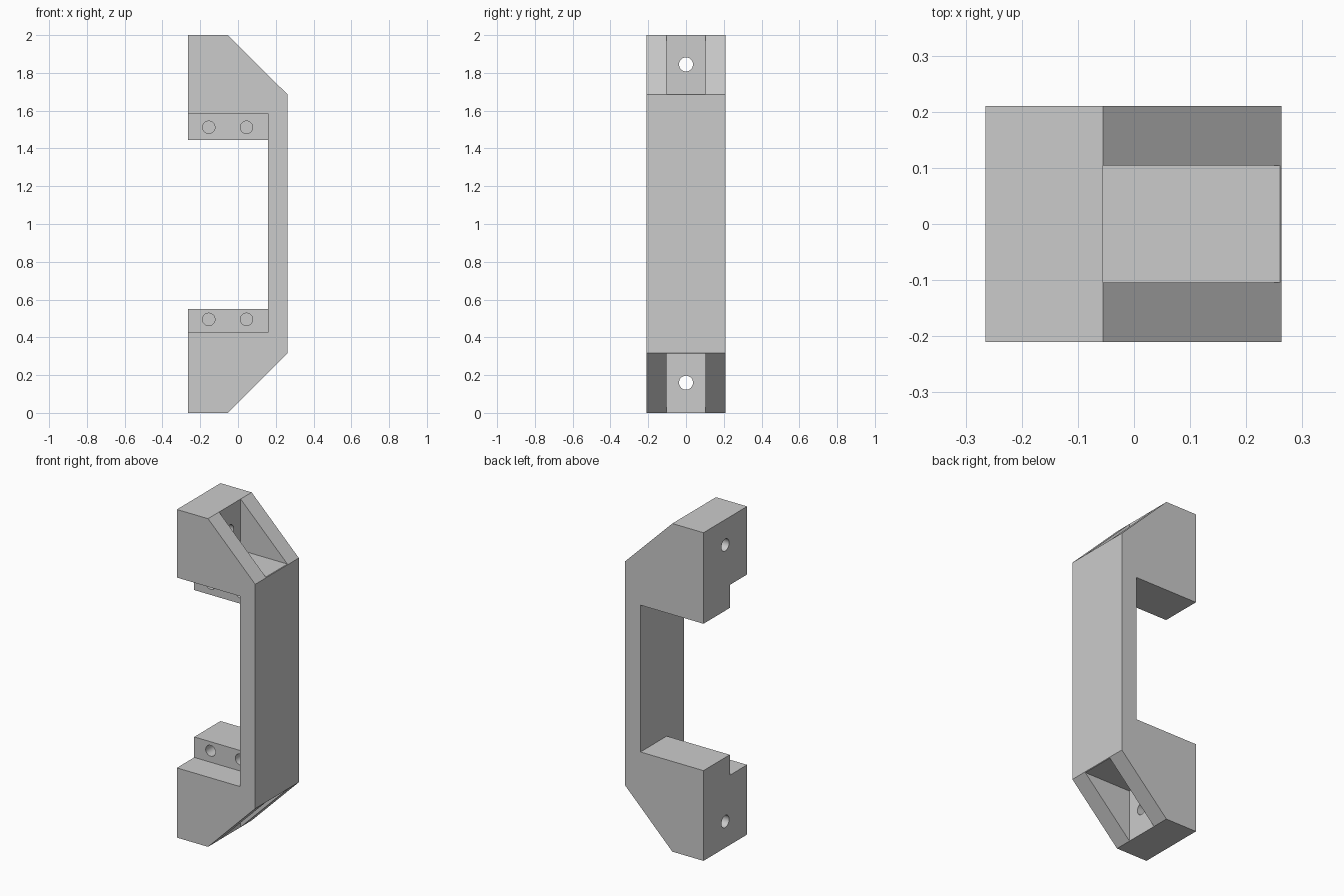
import bpy
import bmesh
from math import pi
from mathutils import Matrix, Vector

default = bpy.data.objects.get("Cube")
if default:
    bpy.data.objects.remove(default, do_unlink=True)

grey = bpy.data.materials.new("light grey")
grey.use_nodes = True
grey.diffuse_color = (0.6, 0.6, 0.6, 1)
grey.node_tree.nodes["Principled BSDF"].inputs["Base Color"].default_value = (0.6, 0.6, 0.6, 1)


def make_object(name, bm):
    bmesh.ops.recalc_face_normals(bm, faces=bm.faces)
    mesh = bpy.data.meshes.new(name)
    bm.to_mesh(mesh)
    bm.free()
    mesh.materials.append(grey)
    obj = bpy.data.objects.new(name, mesh)
    bpy.context.collection.objects.link(obj)
    return obj


def prism(name, profile, half_depth):
    """Extrude an x-z outline along y."""
    bm = bmesh.new()
    face = bm.faces.new([bm.verts.new((x, -half_depth, z)) for x, z in profile])
    new = bmesh.ops.extrude_face_region(bm, geom=[face])["geom"]
    bmesh.ops.translate(bm, vec=(0, 2 * half_depth, 0),
                        verts=[v for v in new if isinstance(v, bmesh.types.BMVert)])
    return make_object(name, bm)


def box(name, low, high):
    low, high = Vector(low), Vector(high)
    bm = bmesh.new()
    bmesh.ops.create_cube(bm, size=1, matrix=Matrix.Translation((low + high) / 2)
                          @ Matrix.Diagonal((high - low).to_4d()))
    return make_object(name, bm)


def drill(name, start, end, radius):
    start, end = Vector(start), Vector(end)
    axis = end - start
    bm = bmesh.new()
    turn = axis.to_track_quat("Z", "Y").to_matrix().to_4x4()
    bmesh.ops.create_cone(bm, cap_ends=True, segments=32, radius1=radius, radius2=radius,
                          depth=axis.length, matrix=Matrix.Translation((start + end) / 2) @ turn)
    return make_object(name, bm)


# C-shaped body with chamfered outer corners
handle = prism("handle_body", [
    (-0.265, 0), (-0.055, 0), (0.263, 0.318), (0.263, 1.685), (-0.055, 2), (-0.265, 2),
    (-0.265, 1.445), (0.16, 1.445), (0.16, 0.55), (-0.265, 0.55)], 0.21)

cutters = [
    # Screw pockets in the chamfers
    box("upper_pocket", (-0.055, -0.104, 1.688), (0.4, 0.104, 2.1)),
    box("lower_pocket", (-0.055, -0.104, -0.1), (0.4, 0.104, 0.315)),
    # Steps in the front of each inner arm
    box("upper_step", (-0.4, -0.3, 1.3), (0.16, -0.043, 1.585)),
    box("lower_step", (-0.4, -0.3, 0.425), (0.16, -0.043, 0.7)),
]
# Mounting holes through the foot walls, blind holes in the step faces
for z in (0.16, 1.845):
    cutters.append(drill("mounting_hole", (-0.4, 0, z), (0.05, 0, z), 0.037))
for z in (0.495, 1.512):
    for x in (-0.155, 0.045):
        cutters.append(drill("blind_hole", (x, -0.15, z), (x, 0.12, z), 0.033))

for cutter in cutters:
    cutter.hide_render = True
    cut = handle.modifiers.new(cutter.name, "BOOLEAN")
    cut.operation = "DIFFERENCE"
    cut.solver = "EXACT"
    cut.object = cutter

# Bake the cuts and remove the helpers
bpy.context.view_layer.update()
evaluated = handle.evaluated_get(bpy.context.evaluated_depsgraph_get())
result = bpy.data.meshes.new_from_object(evaluated)
handle.modifiers.clear()
handle.data = result
result.materials.clear()
result.materials.append(grey)
for cutter in cutters:
    bpy.data.objects.remove(cutter, do_unlink=True)

# Smooth hole walls, sharp corners everywhere else
bpy.ops.object.select_all(action="DESELECT")
handle.select_set(True)
bpy.context.view_layer.objects.active = handle
bpy.ops.object.shade_smooth_by_angle(angle=pi / 6)
